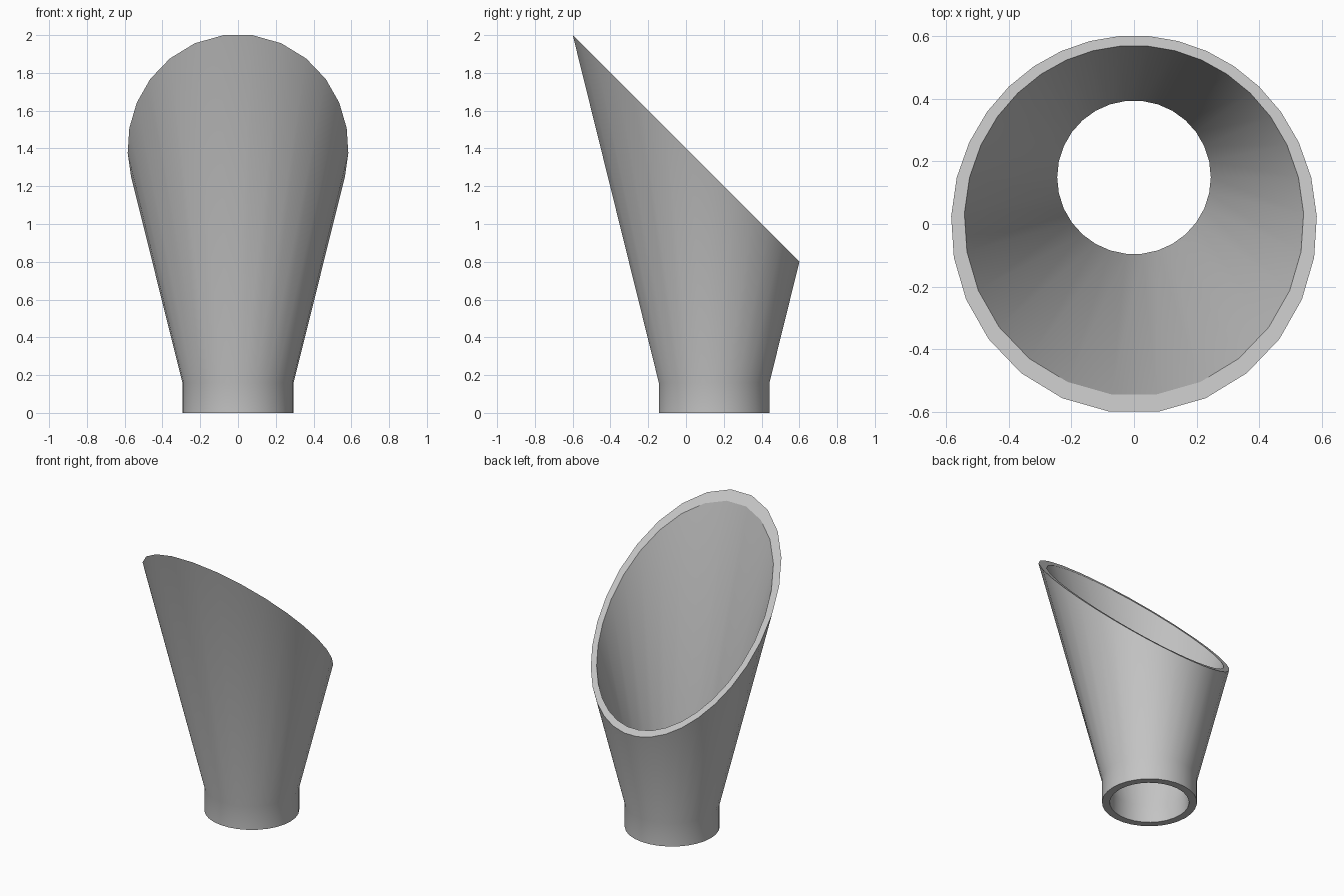
import bpy, bmesh
from math import sin, cos, radians, tau

if "Cube" in bpy.data.objects:
    bpy.data.objects.remove(bpy.data.objects["Cube"], do_unlink=True)

SIDES = 30
AXIS_Y = 0.149      # the spout axis sits behind the centre
CUT_Z = 1.4         # slanted mouth lies on the plane z = CUT_Z - y

metal = bpy.data.materials.new("plain_grey")
metal.use_nodes = True
grey = (0.55, 0.55, 0.55, 1)
metal.diffuse_color = grey
metal.node_tree.nodes["Principled BSDF"].inputs["Base Color"].default_value = grey


def wall_loops(bm, radius, neck, slope):
    """Rings of one wall: base, top of the collar, slanted mouth."""
    base, collar, mouth = [], [], []
    for k in range(SIDES):
        a = tau * (k + 0.5) / SIDES
        dx, dy = sin(a), -cos(a)
        # radius at which the flaring wall meets the slanted plane
        r = (radius + slope * (CUT_Z - AXIS_Y - neck)) / (1 + slope * dy)
        y = AXIS_Y + r * dy
        base.append(bm.verts.new((radius * dx, AXIS_Y + radius * dy, 0)))
        collar.append(bm.verts.new((radius * dx, AXIS_Y + radius * dy, neck)))
        mouth.append(bm.verts.new((r * dx, y, CUT_Z - y)))
    return [base, collar, mouth]


# One closed shell: outer wall up, rim across, inner wall down, base ring
bm = bmesh.new()
outer = wall_loops(bm, 0.2945, 0.16, 0.249)
inner = wall_loops(bm, 0.2455, 0.12, 0.2475)
rings = outer + inner[::-1]
for i, low in enumerate(rings):
    high = rings[(i + 1) % len(rings)]
    for k in range(SIDES):
        n = (k + 1) % SIDES
        bm.faces.new((low[k], low[n], high[n], high[k]))
bmesh.ops.recalc_face_normals(bm, faces=bm.faces)

mesh = bpy.data.meshes.new("slanted_funnel")
bm.to_mesh(mesh)
bm.free()
mesh.materials.append(metal)
funnel = bpy.data.objects.new("slanted_funnel", mesh)
bpy.context.collection.objects.link(funnel)

# Smooth walls, crisp rim and base
bpy.ops.object.select_all(action='DESELECT')
funnel.select_set(True)
bpy.context.view_layer.objects.active = funnel
bpy.ops.object.shade_smooth_by_angle(angle=radians(30))
